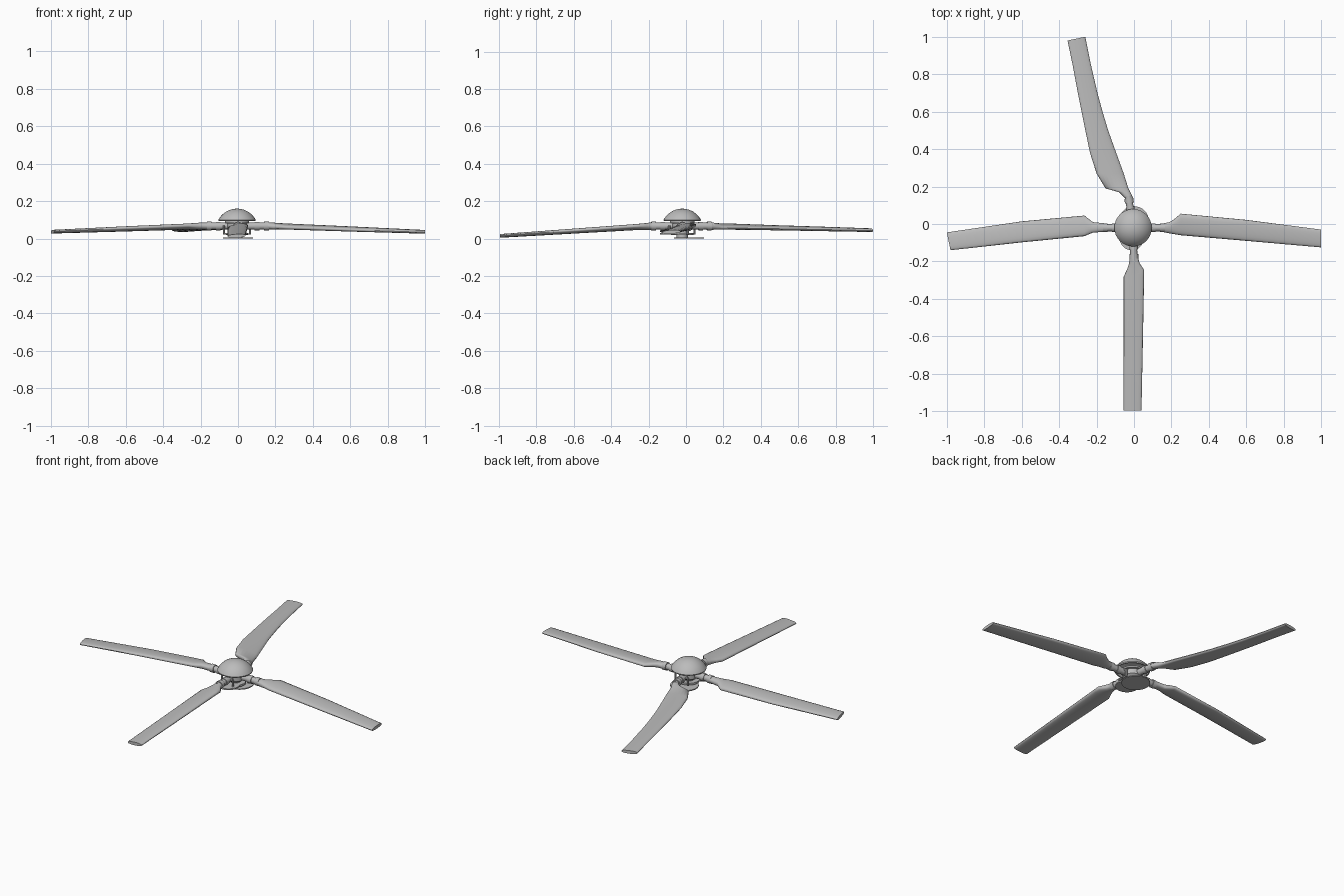
import bpy
import bmesh
from math import sin, cos, pi, radians, copysign
from mathutils import Matrix, Vector

if "Cube" in bpy.data.objects:
    bpy.data.objects.remove(bpy.data.objects["Cube"])

grey = bpy.data.materials.new("light grey")
grey.use_nodes = True
grey.diffuse_color = (0.5, 0.5, 0.5, 1)
grey.node_tree.nodes["Principled BSDF"].inputs["Base Color"].default_value = (0.5, 0.5, 0.5, 1)

HUB = Vector((-0.005, -0.02, 0))


def finish(name, bm, angle=35):
    bmesh.ops.recalc_face_normals(bm, faces=bm.faces)
    mesh = bpy.data.meshes.new(name)
    bm.to_mesh(mesh)
    bm.free()
    obj = bpy.data.objects.new(name, mesh)
    bpy.context.collection.objects.link(obj)
    mesh.materials.append(grey)
    bpy.ops.object.select_all(action="DESELECT")
    obj.select_set(True)
    bpy.context.view_layer.objects.active = obj
    bpy.ops.object.shade_smooth_by_angle(angle=radians(angle))
    return obj


def rod(name, start, end, radius, sides=16):
    """Cylinder between two points."""
    a, b = Vector(start), Vector(end)
    turn = (b - a).to_track_quat("Z", "Y").to_matrix().to_4x4()
    bm = bmesh.new()
    bmesh.ops.create_cone(bm, cap_ends=True, segments=sides, radius1=radius, radius2=radius,
                          depth=(b - a).length, matrix=Matrix.Translation((a + b) / 2) @ turn)
    return finish(name, bm)


def lathe(name, profile, center=HUB, steps=32):
    """Spin a closed (radius, height) profile about the vertical axis."""
    bm = bmesh.new()
    verts = [bm.verts.new((r, 0, z)) for r, z in profile]
    edges = [bm.edges.new(p) for p in zip(verts, verts[1:] + verts[:1])]
    bmesh.ops.spin(bm, geom=verts + edges, axis=(0, 0, 1), cent=(0, 0, 0),
                   angle=2 * pi, steps=steps, use_duplicate=False)
    bmesh.ops.remove_doubles(bm, verts=bm.verts, dist=0.0004)
    bmesh.ops.translate(bm, verts=bm.verts, vec=center)
    return finish(name, bm)


def blade(name, angle, stations, z_root, z_tip, skew=0, sides=20):
    """Loft blunt sections; each station is (reach, leading edge, trailing edge, thickness)."""
    bm = bmesh.new()
    rot = Matrix.Rotation(radians(angle), 3, "Z")
    rings = []
    for i, (r, lead, trail, thick) in enumerate(stations):
        mid, half = (lead + trail) / 2, (lead - trail) / 2
        z = z_root + (z_tip - z_root) * max(0, r - 0.2) / 0.8
        pitch = 0 if i == 0 else 0.11 - 0.06 * r
        blunt = 1 if i == 0 else 0.7
        ring = []
        for k in range(sides):
            c, s = cos(2 * pi * k / sides), sin(2 * pi * k / sides)
            push = skew * (1 + c) / 2 if i == len(stations) - 1 else 0
            lift = thick / 2 * copysign(abs(s) ** blunt, s)
            ring.append(bm.verts.new(rot @ Vector((r - push, mid + half * c,
                                                   z + lift + pitch * half * c))))
        rings.append(ring)
    for a, b in zip(rings, rings[1:]):
        for k in range(sides):
            j = (k + 1) % sides
            bm.faces.new((a[k], a[j], b[j], b[k]))
    bm.faces.new(rings[0])
    bm.faces.new(rings[-1])
    return finish(name, bm, 50)


# Four blades
blade("left_blade", 0, [(0.16, 0.004, -0.044, 0.04), (0.19, 0.01, -0.05, 0.036),
                        (0.21, 0.022, -0.053, 0.033), (0.25, 0.055, -0.06, 0.03),
                        (0.6, 0.022, -0.09, 0.026), (1.0, -0.03, -0.125, 0.019)], 0.067, 0.036)
blade("right_blade", 180, [(0.16, 0.042, -0.004, 0.04), (0.22, 0.046, -0.01, 0.036),
                           (0.265, 0.065, -0.045, 0.03), (0.6, 0.098, -0.014, 0.026),
                           (1.0, 0.14, 0.045, 0.019)], 0.067, 0.037, 0.02)
blade("front_blade", -90, [(0.18, 0.022, -0.024, 0.04), (0.21, 0.03, -0.026, 0.036),
                           (0.245, 0.054, -0.038, 0.032), (0.28, 0.054, -0.055, 0.03),
                           (0.6, 0.048, -0.055, 0.025), (0.995, 0.04, -0.055, 0.019)], 0.066, 0.014)
blade("rear_blade", 90, [(0.14, 0.05, 0.005, 0.036), (0.17, 0.08, 0.02, 0.034),
                         (0.19, 0.152, 0.03, 0.03), (0.27, 0.2, 0.055, 0.028),
                         (0.38, 0.235, 0.095, 0.026), (0.5, 0.26, 0.138, 0.025),
                         (0.6, 0.28, 0.168, 0.024), (0.7, 0.3, 0.195, 0.023),
                         (0.85, 0.328, 0.23, 0.021), (1.0, 0.355, 0.26, 0.019)], 0.065, 0.045, 0.02)

# Grip arms with collars, forks and pitch links
grips = {"left": (0.18, -0.02), "right": (-0.18, -0.02), "front": (0, -0.2), "rear": (-0.03, 0.15)}
for side, (x, y) in grips.items():
    end = Vector((x, y, 0.067))
    base = HUB + Vector((0, 0, 0.067))
    rod(side + "_grip_arm", base, end, 0.019)
    for n, (t, radius) in enumerate([(0.58, 0.023), (0.85, 0.024)]):
        rod(f"{side}_collar_{n + 1}", base.lerp(end, t - 0.07), base.lerp(end, t + 0.07), radius)
    out = (end - base).normalized()
    across = Vector((-out.y, out.x, 0))
    link = base + out * 0.07 + across * 0.03
    rod(side + "_pitch_link", link - Vector((0, 0, 0.045)), link, 0.006, 10)
    rod(side + "_pitch_horn", link, link - across * 0.03, 0.007, 10)

# Mast, hub and lower plates
lathe("mast", [(0, 0), (0.03, 0), (0.03, 0.1), (0, 0.1)])
lathe("hub", [(0, 0.04), (0.042, 0.04), (0.055, 0.05), (0.055, 0.08), (0.04, 0.088), (0, 0.088)])
lathe("hub_cap_ring", [(0, 0.084), (0.065, 0.084), (0.065, 0.094), (0, 0.094)])
lathe("swash_plate", [(0, 0.018), (0.06, 0.018), (0.06, 0.03), (0, 0.03)])
lathe("base_plate", [(0, 0), (0.08, 0), (0.08, 0.006), (0, 0.006)], (0, 0.015, 0))
lathe("front_plate", [(0, 0.022), (0.065, 0.022), (0.065, 0.03), (0, 0.03)], (-0.012, -0.075, 0))


# Hollow dome cover
def cap_arc(radius, base, height, steps=10):
    """Points of a shallow circular cap from rim to crown."""
    ball = (radius ** 2 + height ** 2) / (2 * height)
    rim = pi / 2 - math_asin(radius / ball)
    angles = [rim + (pi / 2 - rim) * i / steps for i in range(steps + 1)]
    return [(ball * cos(a), base + height - ball + ball * sin(a)) for a in angles]


def math_asin(value):
    return Vector((1, 0)).angle(Vector(((1 - value ** 2) ** 0.5, value)))


outer = cap_arc(0.1, 0.1, 0.06)
inner = cap_arc(0.092, 0.097, 0.054)[::-1]
lathe("dome_cover", outer + inner + [(0.092, 0.094), (0.098, 0.094)])
